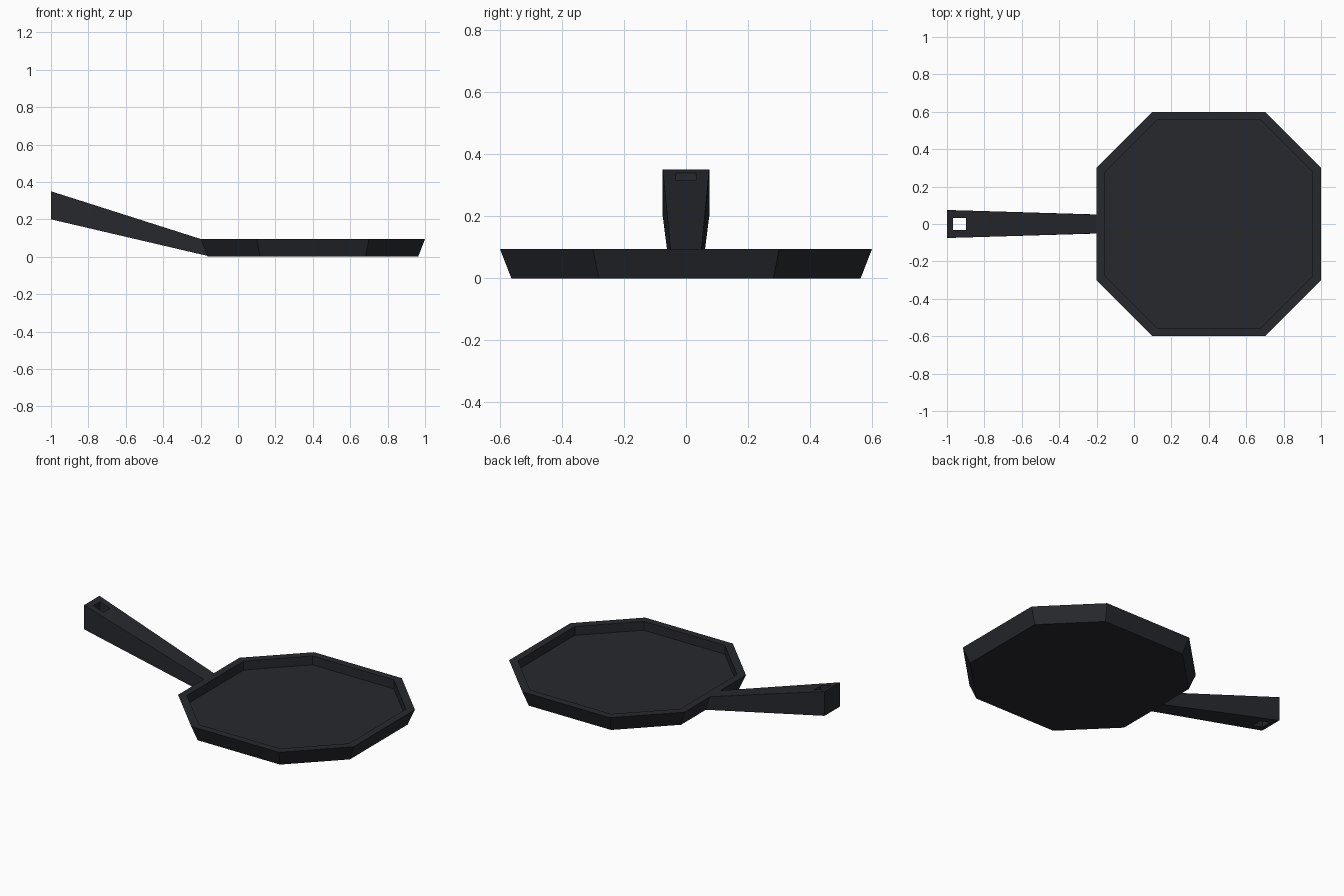
import bpy, bmesh

if "Cube" in bpy.data.objects:
    bpy.data.objects.remove(bpy.data.objects["Cube"])

mat = bpy.data.materials.new("dark_iron")
mat.diffuse_color = (0.02, 0.022, 0.027, 1)
mat.use_nodes = True
mat.node_tree.nodes["Principled BSDF"].inputs["Base Color"].default_value = mat.diffuse_color


def loft(name, rings, material=mat):
    """Skin a list of closed rings of points and cap both ends."""
    bm = bmesh.new()
    loops = [[bm.verts.new(p) for p in ring] for ring in rings]
    n = len(loops[0])
    for a, b in zip(loops, loops[1:]):
        for i in range(n):
            j = (i + 1) % n
            bm.faces.new((a[i], a[j], b[j], b[i]))
    bm.faces.new(loops[0][::-1])
    bm.faces.new(loops[-1])
    bmesh.ops.recalc_face_normals(bm, faces=bm.faces)
    mesh = bpy.data.meshes.new(name)
    bm.to_mesh(mesh)
    bm.free()
    obj = bpy.data.objects.new(name, mesh)
    bpy.context.collection.objects.link(obj)
    obj.data.materials.append(material)
    return obj


def octagon(size, z):
    r, c = size, size / 2
    pts = [(c, -r), (r, -c), (r, c), (c, r), (-c, r), (-r, c), (-r, -c), (-c, -r)]
    return [(0.4 + x, y, z) for x, y in pts]


def section(x_low, x_high, half, low, high):
    return [(x_low, -half, low), (x_low, half, low),
            (x_high, half, high), (x_high, -half, high)]


# Pan: flared outside wall, flat rim, straight inside wall, floor
loft("pan", [octagon(0.563, 0), octagon(0.6, 0.095),
             octagon(0.555, 0.095), octagon(0.555, 0.04)])

# Handle: rises and widens away from the pan wall
handle = loft("handle", [section(-0.165, -0.2, 0.05, 0.005, 0.095),
                         section(-1, -1, 0.075, 0.2, 0.35)])

# Square hanging hole through the handle end
cutter = loft("hole_cutter", [
    [(-0.967, -0.033, z), (-0.897, -0.033, z), (-0.897, 0.033, z), (-0.967, 0.033, z)]
    for z in (0, 0.5)])
cutter.hide_render = True
cutter.hide_viewport = True
cut = handle.modifiers.new("hanging_hole", "BOOLEAN")
cut.operation = "DIFFERENCE"
cut.solver = "EXACT"
cut.object = cutter
